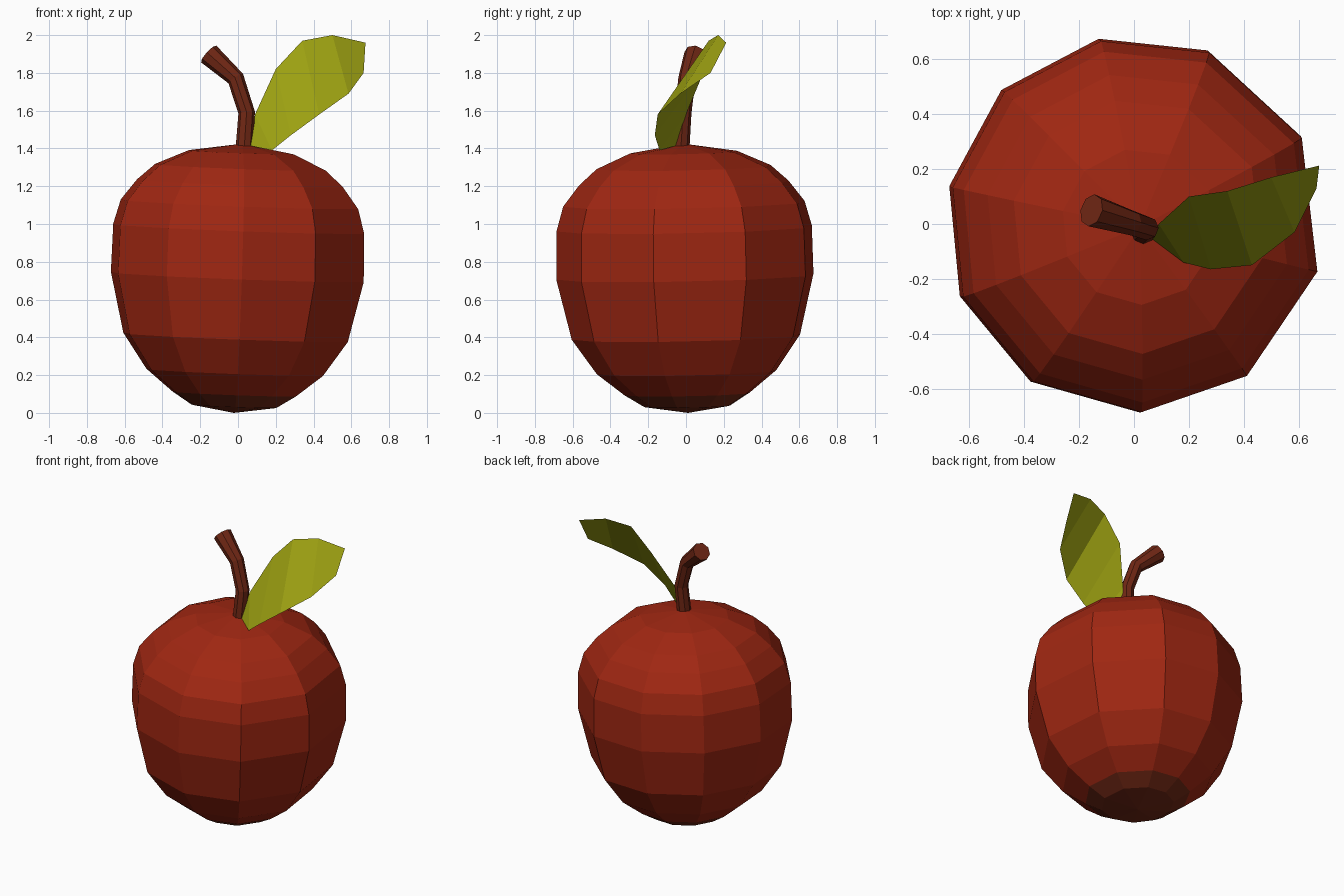
import bpy, bmesh, math
from mathutils import Vector

if "Cube" in bpy.data.objects:
    bpy.data.objects.remove(bpy.data.objects["Cube"])


def material(name, rgb):
    m = bpy.data.materials.new(name)
    m.diffuse_color = (*rgb, 1.0)
    m.use_nodes = True
    m.node_tree.nodes["Principled BSDF"].inputs["Base Color"].default_value = m.diffuse_color
    return m


red = material("apple red", (0.35, 0.02, 0.006))
brown = material("bark brown", (0.16, 0.02, 0.007))
green = material("leaf green", (0.34, 0.36, 0.006))


def finish(name, bm, mats, recalc=True):
    if recalc:
        bmesh.ops.recalc_face_normals(bm, faces=bm.faces)
    me = bpy.data.meshes.new(name)
    bm.to_mesh(me)
    bm.free()
    for m in mats:
        me.materials.append(m)
    ob = bpy.data.objects.new(name, me)
    bpy.context.collection.objects.link(ob)
    return ob


def bridge(bm, a, b, mat=0):
    n = len(a)
    for i in range(n):
        f = bm.faces.new((a[i], a[(i + 1) % n], b[(i + 1) % n], b[i]))
        f.material_index = mat


# Fruit: slightly tilted, irregular ten-sided lathe with a brown underside
angles = [-88.3, -53.7, -14.4, 27.7, 67.0, 100.8, 134.7, 168.4, 202.5, 236.7]
profile = [(0.23, 0.035), (0.335, 0.10), (0.48, 0.215), (0.61, 0.40), (0.687, 0.72),
           (0.682, 0.975), (0.645, 1.105), (0.56, 1.215), (0.465, 1.30), (0.285, 1.38)]


def tilted(x, y, z):
    return (x + 0.03 * (z - 0.72), y - 0.015 * (z - 0.72), z - 0.037 * x + 0.02 * y)


bm = bmesh.new()
rings = []
for r, z in profile:
    rings.append([bm.verts.new(tilted(r * math.cos(math.radians(a)),
                                      r * math.sin(math.radians(a)), z)) for a in angles])
for k in range(len(rings) - 1):
    bridge(bm, rings[k], rings[k + 1], 1 if k == 0 else 0)
for ring, z, mat in ((rings[0], 0.0, 1), (rings[-1], 1.425, 0)):
    c = bm.verts.new(tilted(0, 0, z))
    for i in range(len(ring)):
        f = bm.faces.new((ring[i], ring[(i + 1) % len(ring)], c))
        f.material_index = mat
finish("fruit", bm, [red, brown])

# Stem: eight-sided tube along a bent path, thicker at the tip
path = [Vector(p) for p in ((0.03, -0.03, 1.36), (0.046, -0.015, 1.59),
                            (-0.012, 0.005, 1.77), (-0.155, 0.05, 1.90))]
radii = [0.046, 0.044, 0.046, 0.06]
bm = bmesh.new()
rings = []
for i, p in enumerate(path):
    t = (path[min(i + 1, 3)] - path[max(i - 1, 0)]).normalized()
    u = Vector((0, 1, 0)).cross(t).normalized()
    v = t.cross(u)
    rings.append([bm.verts.new(p + radii[i] * (u * math.cos(k * math.pi / 4) + v * math.sin(k * math.pi / 4)))
                  for k in range(8)])
for k in range(3):
    bridge(bm, rings[k], rings[k + 1])
bm.faces.new(rings[0])
bm.faces.new(rings[-1])
finish("stem", bm, [brown])

# Leaf: twisted single sheet between an upper and a lower edge
upper = [(0.09, 0.0, 1.58), (0.2, 0.10, 1.82), (0.34, 0.12, 1.97), (0.5, 0.17, 2.0), (0.675, 0.213, 1.96)]
lower = [(0.18, -0.14, 1.39), (0.28, -0.165, 1.47), (0.43, -0.15, 1.58), (0.585, -0.03, 1.69), (0.665, 0.13, 1.80)]
bm = bmesh.new()
U = [bm.verts.new(p) for p in upper]
L = [bm.verts.new(p) for p in lower]
base = bm.verts.new((0.06, -0.05, 1.415))
bm.faces.new((base, L[0], U[0]))
for i in range(4):
    bm.faces.new((U[i], L[i], L[i + 1], U[i + 1]))
finish("leaf", bm, [green], recalc=False)
